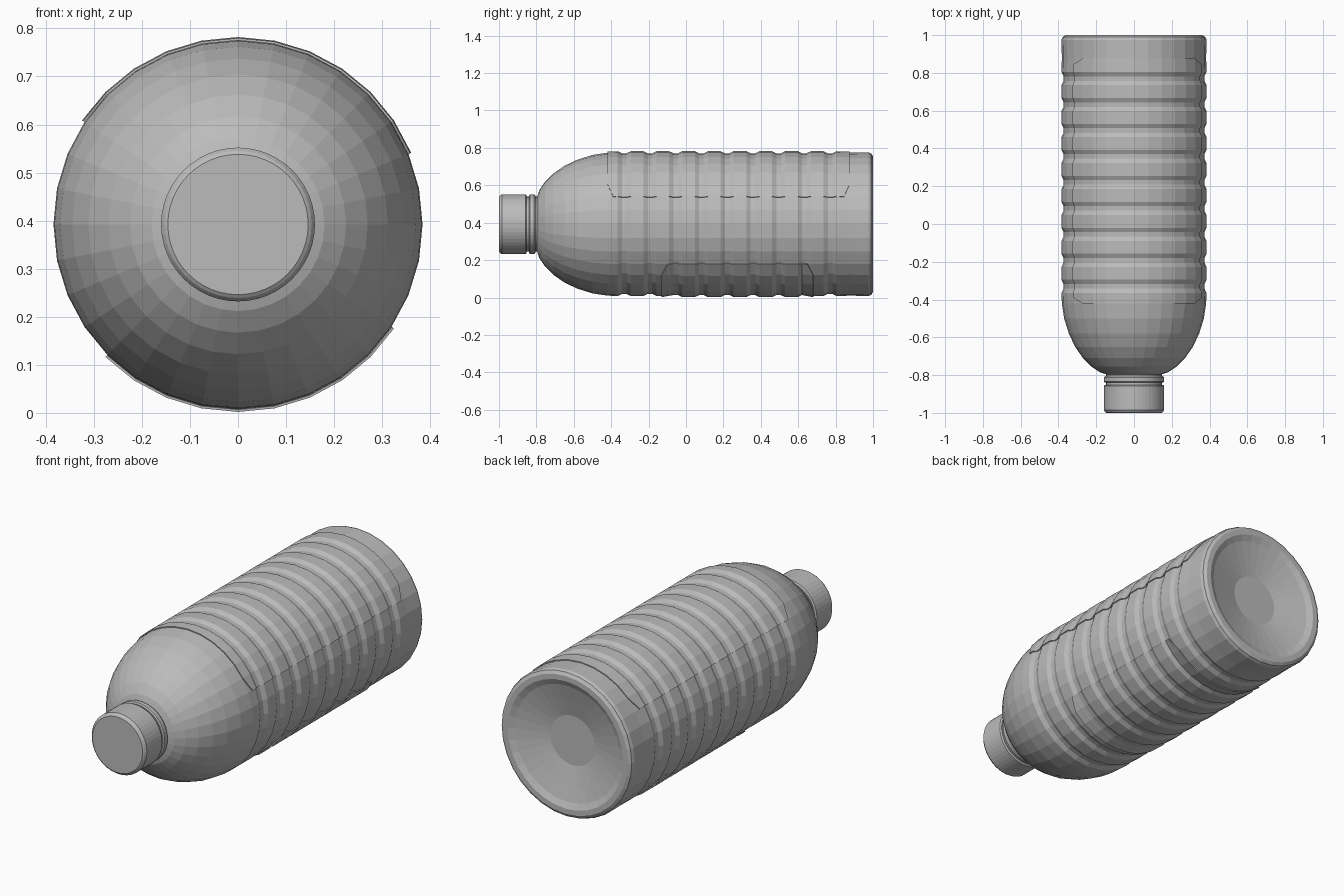
import bpy
import bmesh
from math import sin, cos, tau

if "Cube" in bpy.data.objects:
    bpy.data.objects.remove(bpy.data.objects["Cube"], do_unlink=True)

AXIS_Z = 0.392   # height of the bottle's lengthwise axis
SIDES = 32
RIM = 0.384      # outer body radius

grey = bpy.data.materials.new("plain grey")
grey.use_nodes = True
grey.diffuse_color = (0.5, 0.5, 0.5, 1)
grey.node_tree.nodes["Principled BSDF"].inputs["Base Color"].default_value = (0.5, 0.5, 0.5, 1)


def ring_point(r, y, k, sides):
    a = tau * k / sides
    return (r * cos(a), y, AXIS_Z + r * sin(a))


def finish(name, bm):
    bmesh.ops.recalc_face_normals(bm, faces=bm.faces)
    mesh = bpy.data.meshes.new(name)
    bm.to_mesh(mesh)
    bm.free()
    mesh.materials.append(grey)
    obj = bpy.data.objects.new(name, mesh)
    bpy.context.collection.objects.link(obj)
    return obj


def lathe(name, profile, sides):
    """Spin (y, radius) points around the long axis and close both ends."""
    bm = bmesh.new()
    rings = [[bm.verts.new(ring_point(r, y, k, sides)) for k in range(sides)]
             for y, r in profile]
    for a, b in zip(rings, rings[1:]):
        for k in range(sides):
            n = (k + 1) % sides
            bm.faces.new((a[k], a[n], b[n], b[k]))
    bm.faces.new(rings[0])
    bm.faces.new(rings[-1])
    return finish(name, bm)


def label(name, first, last, y0, y1, lift=0.006):
    """Thin raised panel that follows the ribs, with clipped corners."""
    bm = bmesh.new()
    inner = [(y, r) for y, r in ribbed if y0 + 0.04 < y < y1 - 0.04]
    rows = [(y0, radius_at(y0))] + inner + [(y1, radius_at(y1))]
    grid = []
    for i, (y, r) in enumerate(rows):
        row = []
        for k in range(first, last + 1):
            inset = 0.03 if k in (first, last) else 0
            yy = y + inset * ((i == 0) - (i == len(rows) - 1))
            row.append(bm.verts.new(ring_point(r + lift, yy, k, SIDES)))
        grid.append(row)
    for a, b in zip(grid, grid[1:]):
        for k in range(len(a) - 1):
            bm.faces.new((a[k], b[k], b[k + 1], a[k + 1]))
    obj = finish(name, bm)
    # Face outwards before giving the panel its thickness
    mesh = obj.data
    face = mesh.polygons[0]
    out = face.center.copy()
    out.y, out.z = 0, out.z - AXIS_Z
    if face.normal.dot(out) < 0:
        mesh.flip_normals()
    solid = obj.modifiers.new("thickness", "SOLIDIFY")
    solid.thickness = 0.005
    solid.offset = -1
    return obj


# Evenly spaced grooves between gently rounded ribs
ribbed = [(-0.42, RIM - 0.002)]
for i in range(9):
    y = -0.33 + i * 0.1375
    ribbed += [(y - 0.035, RIM), (y - 0.012, RIM - 0.011),
               (y + 0.012, RIM - 0.011), (y + 0.035, RIM)]
ribbed.append((0.88, RIM - 0.002))


def radius_at(y):
    for (ya, ra), (yb, rb) in zip(ribbed, ribbed[1:]):
        if ya <= y <= yb:
            return ra + (rb - ra) * (y - ya) / (yb - ya)
    return RIM


# Body: domed shoulder, ribbed wall and dished base
shoulder = [(-0.8, 0.135), (-0.785, 0.18), (-0.755, 0.225), (-0.71, 0.27),
            (-0.65, 0.312), (-0.58, 0.345), (-0.5, 0.37)]
base = [(0.975, RIM), (0.99, 0.378), (1.0, 0.362), (1.0, 0.335),
        (0.985, 0.305), (0.965, 0.23), (0.94, 0.13)]
lathe("bottle_body", shoulder + ribbed + base, SIDES)

# Neck, tamper ring and cap
lathe("neck", [(-0.87, 0.147), (-0.785, 0.147)], 48)
lathe("tamper_ring", [(-0.84, 0.152), (-0.835, 0.159), (-0.812, 0.159), (-0.805, 0.152)], 48)
lathe("cap", [(-1.0, 0.146), (-0.995, 0.153), (-0.985, 0.16),
              (-0.858, 0.16), (-0.852, 0.153)], 48)

# Panels wrapped over the top and underneath
label("upper_label", 2, 13, -0.42, 0.875)
label("lower_label", -12, -3, -0.13, 0.68)
